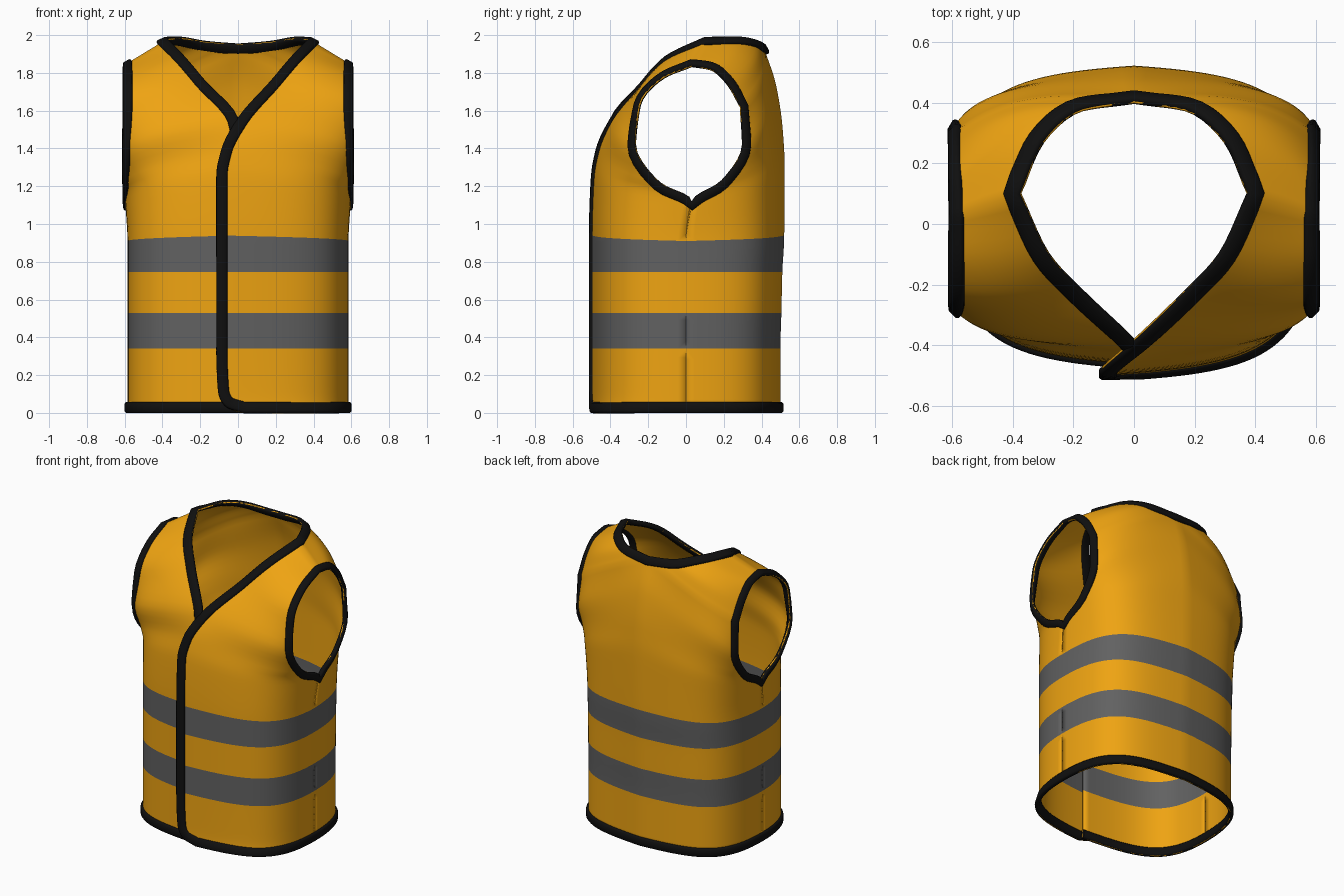
import bpy, bmesh
from mathutils import Vector

if "Cube" in bpy.data.objects:
    bpy.data.objects.remove(bpy.data.objects["Cube"])

SUB, COLS = 5, 28          # rows between keys, columns across a panel

def material(name, rgb):
    m = bpy.data.materials.new(name)
    m.diffuse_color = (*rgb, 1)
    m.use_nodes = True
    m.node_tree.nodes["Principled BSDF"].inputs["Base Color"].default_value = m.diffuse_color
    return m

CLOTH = material("orange_cloth", (0.86, 0.37, 0.006))
GREY = material("grey_stripe", (0.12, 0.12, 0.12))
BLACK = material("black_binding", (0.005, 0.005, 0.005))

# Row keys: inner edge xyz (front opening / neck), outer edge xyz (side / armhole), roundness, bulge
FRONT = [
    (0.03, -.50, 0, .585, 0, 0, 1, 0),
    (-.06, -.50, .03, .585, 0, .03, 1, 0),
    (-.105, -.50, .11, .585, 0, .11, 1, 0),
    (-.115, -.50, .34, .585, 0, .34, 1, 0),
    (-.115, -.50, .53, .585, 0, .53, 1, 0),
    (-.115, -.50, .745, .585, 0, .745, 1, 0),
    (-.115, -.50, .94, .585, 0, .91, 1, 0),
    (-.115, -.49, 1.24, .597, .03, 1.12, 1, 0),
    (-.09, -.465, 1.39, .602, -.14, 1.22, .85, 0),
    (0, -.385, 1.56, .605, -.27, 1.42, .6, -.03),
    (.17, -.22, 1.75, .605, -.25, 1.63, .2, -.04),
    (.28, -.10, 1.88, .605, -.12, 1.78, .1, -.02),
    (.375, .10, 1.98, .605, .03, 1.84, 0, 0)]
BACK_LOW = [
    (0, .50, 0, .585, 0, 0, 1, 0),
    (0, .50, .34, .585, 0, .34, 1, 0),
    (0, .505, .53, .585, 0, .53, 1, 0),
    (0, .51, .745, .585, 0, .745, 1, 0),
    (0, .52, .94, .585, 0, .91, 1, 0),
    (0, .522, 1.3, .597, .03, 1.12, 1, 0),
    (0, .512, 1.5, .602, .19, 1.23, .85, 0),
    (0, .478, 1.73, .605, .30, 1.42, .7, .01),
    (0, .405, 1.952, .605, .29, 1.62, .3, .07)]
BACK_TOP = [BACK_LOW[-1],
    (.17, .378, 1.965, .605, .22, 1.74, .2, .06),
    (.30, .27, 1.985, .605, .13, 1.82, .1, .03),
    FRONT[-1]]

def spline(keys):
    """Monotone cubic through the keys, so edges never overshoot."""
    n, dims = len(keys), range(len(keys[0]))
    d = [[b - a for a, b in zip(keys[i], keys[i + 1])] for i in range(n - 1)]
    def slope(i, k):
        if i in (0, n - 1):
            return d[min(i, n - 2)][k]
        a, b = d[i - 1][k], d[i][k]
        return 2 * a * b / (a + b) if a * b > 0 else 0
    out = []
    for i in range(n - 1):
        for s in range(SUB):
            t = s / SUB
            out.append([keys[i][k] + t * slope(i, k)
                        + t * t * (3 * d[i][k] - 2 * slope(i, k) - slope(i + 1, k))
                        + t ** 3 * (slope(i, k) + slope(i + 1, k) - 2 * d[i][k]) for k in dims])
    return out + [list(keys[-1])]

def grid(rows, side):
    """Each row is a Bezier arc from the inner to the outer edge."""
    g = []
    for r in rows:
        a, b, k, bulge = Vector(r[:3]), Vector(r[3:6]), r[6], Vector((0, r[7], 0))
        e = b - a
        p1 = (a + e / 3).lerp(Vector((a.x + .7 * e.x, a.y + .06 * e.y, a.z + e.z / 3)), k) + bulge
        p2 = (a + e * 2 / 3).lerp(Vector((b.x, a.y + .16 * e.y, a.z + e.z * 2 / 3)), k) + bulge
        row = []
        for c in range(COLS + 1):
            t = c / COLS
            p = a * (1 - t) ** 3 + p1 * 3 * t * (1 - t) ** 2 + p2 * 3 * t * t * (1 - t) + b * t ** 3
            row.append(Vector((p.x * side, p.y, p.z)))
        g.append(row)
    return g

def outward(p, n):
    return n if n.dot(p - Vector((0, .05, min(p.z, 1.45)))) > 0 else -n

def sample(g, r, c):
    """Edge point with its outward surface normal."""
    R, C = len(g) - 1, COLS
    du = g[r][min(c + 1, C)] - g[r][max(c - 1, 0)]
    dv = g[min(r + 1, R)][c] - g[max(r - 1, 0)][c]
    return g[r][c], outward(g[r][c], du.cross(dv).normalized())

def inner(g, r0=0): return [sample(g, r, 0) for r in range(r0, len(g))]
def outer(g, r0=0): return [sample(g, r, COLS) for r in range(r0, len(g))]
def hem(g): return [sample(g, 0, c) for c in range(COLS + 1)]

# Left front tucks underneath the right front
under = [((-.03, k[1] + .035) + k[2:]) if k[2] < 1.5 else k for k in FRONT]
back_rows = spline(BACK_LOW)[:-1] + spline(BACK_TOP)
fr, fl = grid(spline(FRONT), 1), grid(spline(under), -1)
br, bl = grid(back_rows, 1), grid(back_rows, -1)

# Vest shell with two reflective stripes
bm = bmesh.new()
for g, stripes in ((fr, (3, 5)), (fl, (3, 5)), (br, (1, 3)), (bl, (1, 3))):
    vs = [[bm.verts.new(p) for p in row] for row in g]
    for r in range(len(g) - 1):
        for c in range(COLS):
            f = bm.faces.new((vs[r][c], vs[r][c + 1], vs[r + 1][c + 1], vs[r + 1][c]))
            f.normal_update()
            m = f.calc_center_median()
            if outward(m, f.normal) != f.normal:
                f.normal_flip()
            f.material_index = int(r // SUB in stripes)
            f.smooth = True
bmesh.ops.remove_doubles(bm, verts=bm.verts, dist=1e-4)

def finish(bm, name, mats):
    me = bpy.data.meshes.new(name)
    bm.to_mesh(me)
    bm.free()
    for m in mats:
        me.materials.append(m)
    ob = bpy.data.objects.new(name, me)
    bpy.context.collection.objects.link(ob)
    return ob

shell = finish(bm, "vest_shell", (CLOTH, GREY))
sol = shell.modifiers.new("cloth_thickness", 'SOLIDIFY')
sol.thickness, sol.offset = 0.008, -1

# Rounded flat profile: (across the surface, along the normal)
PROFILE = [(-1, .55), (-.7, 1), (.7, 1), (1, .55), (1, -.55), (.7, -1), (-.7, -1), (-1, -.55)]

def binding(name, path, width, thick, closed=False):
    pts = [path[0]]
    for p in path[1:]:
        if (p[0] - pts[-1][0]).length > 0.004:
            pts.append(p)
    if closed and (pts[0][0] - pts[-1][0]).length < 0.004:
        pts.pop()
    n = len(pts)
    def at(i): return pts[i % n] if closed else pts[max(0, min(n - 1, i))]
    bm = bmesh.new()
    rings = []
    for i in range(n):
        p = at(i)[0]
        tan = (at(i + 1)[0] - at(i - 1)[0]).normalized()
        nor = sum((at(i + j)[1] for j in range(-2, 3)), Vector())
        nor = (nor - tan * nor.dot(tan)).normalized()
        ins = nor.cross(tan)
        mid = p + ins * width / 2
        rings.append([bm.verts.new(mid + ins * u * width / 2 + nor * v * thick / 2) for u, v in PROFILE])
    m = len(PROFILE)
    for i in range(n if closed else n - 1):
        a, b = rings[i], rings[(i + 1) % n]
        for j in range(m):
            bm.faces.new((a[j], a[(j + 1) % m], b[(j + 1) % m], b[j])).smooth = True
    if not closed:
        bm.faces.new(rings[0])
        bm.faces.new(rings[-1])
    bmesh.ops.recalc_face_normals(bm, faces=bm.faces)
    return finish(bm, name, (BLACK,))

# Neck, overlapping front edge and hem in one continuous binding
neck = 8 * SUB
path = (inner(fl, neck + SUB // 2) + inner(bl, neck)[::-1] + inner(br, neck) + inner(fr)[::-1]
        + hem(fr) + hem(br)[::-1] + hem(bl) + hem(fl)[::-1])
binding("edge_binding", path, 0.058, 0.03)

# Armhole bindings, mirrored to the other side
arm = binding("armhole_binding", outer(fr, 7 * SUB) + outer(br, 5 * SUB)[::-1], 0.048, 0.03, True)
arm.modifiers.new("mirror", 'MIRROR')
